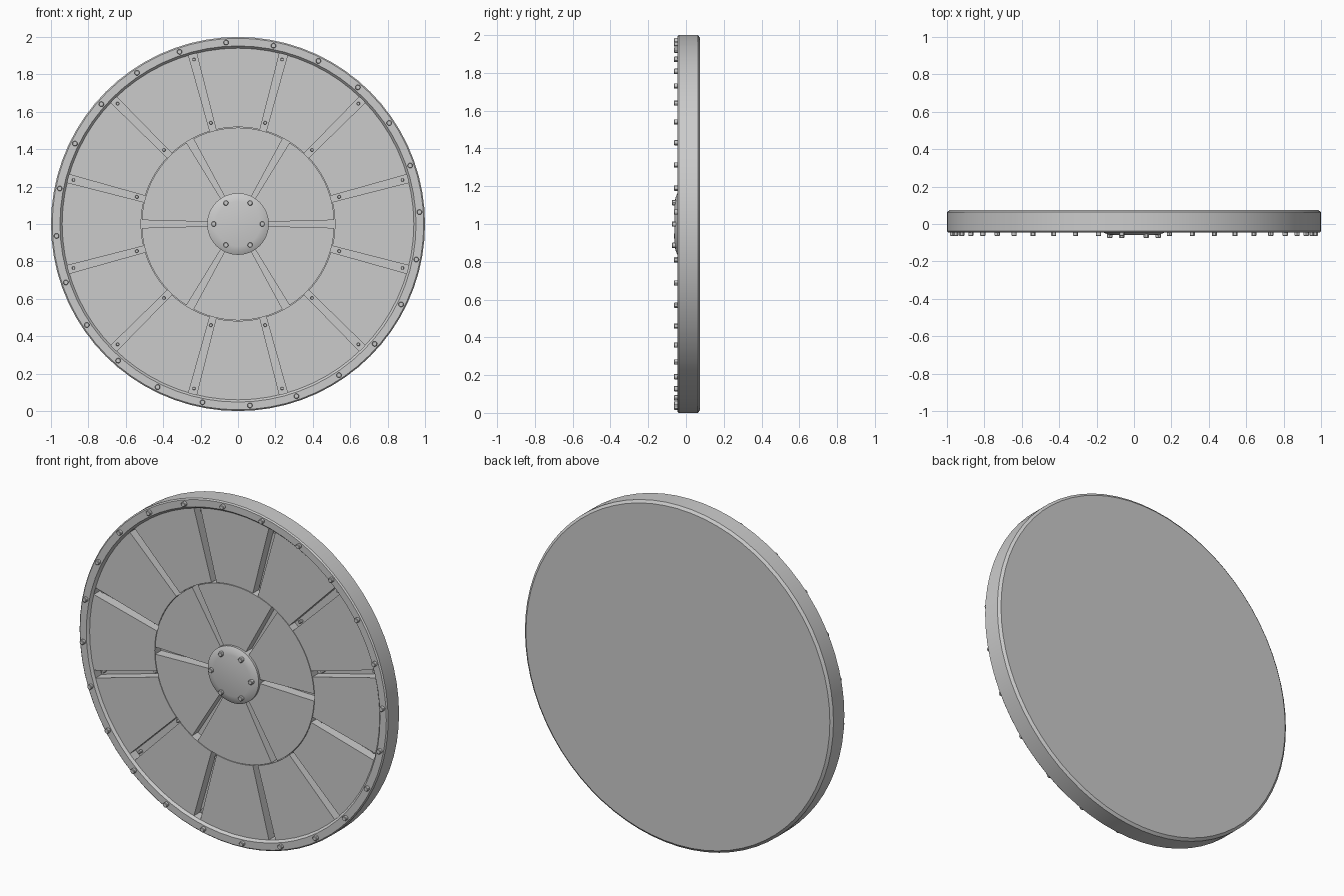
import bpy, bmesh, math

if "Cube" in bpy.data.objects:
    bpy.data.objects.remove(bpy.data.objects["Cube"])

grey = bpy.data.materials.new("plain_grey")
grey.diffuse_color = (0.6, 0.6, 0.6, 1)
grey.use_nodes = True
grey.node_tree.nodes["Principled BSDF"].inputs["Base Color"].default_value = grey.diffuse_color


def pt(r, a, y):
    """Polar point on the disc, which stands facing -y with its centre at z = 1."""
    return (r * math.cos(a), y, 1 + r * math.sin(a))


def finish(name, bm, smooth=True):
    bmesh.ops.recalc_face_normals(bm, faces=bm.faces)
    me = bpy.data.meshes.new(name)
    bm.to_mesh(me)
    bm.free()
    me.materials.append(grey)
    ob = bpy.data.objects.new(name, me)
    bpy.context.collection.objects.link(ob)
    if smooth:
        bpy.ops.object.select_all(action='DESELECT')
        ob.select_set(True)
        bpy.context.view_layer.objects.active = ob
        bpy.ops.object.shade_smooth_by_angle(angle=math.radians(30))
    return ob


def lathe(bm, profile, n, centre=(0, 0)):
    """Revolve (radius, y) rows about a y axis and cap both ends."""
    rings = []
    for r, y in profile:
        ring = []
        for i in range(n):
            x, yy, z = pt(r, 2 * math.pi * i / n, y)
            ring.append(bm.verts.new((x + centre[0], yy, z + centre[1])))
        rings.append(ring)
    for p, q in zip(rings, rings[1:]):
        for i in range(n):
            j = (i + 1) % n
            bm.faces.new((p[i], p[j], q[j], q[i]))
    bm.faces.new(rings[0])
    bm.faces.new(rings[-1])


def wedge(bm, a0, a1, r0, r1, w0, w1, front, back, steps=12):
    """Sector plate, set back from its radial sides by half the groove width."""
    outline = []
    for r, w, flip in ((r0, w0, False), (r1, w1, True)):
        d = math.asin(w / 2 / r)
        arc = [(r, a0 + d + (a1 - a0 - 2 * d) * i / steps) for i in range(steps + 1)]
        outline += arc[::-1] if flip else arc
    f = [bm.verts.new(pt(r, a, front)) for r, a in outline]
    b = [bm.verts.new(pt(r, a, back)) for r, a in outline]
    bm.faces.new(f)
    bm.faces.new(b)
    for i in range(len(f)):
        j = (i + 1) % len(f)
        bm.faces.new((f[i], f[j], b[j], b[i]))


def bolts(name, count, start, radii, size, front, back):
    bm = bmesh.new()
    for k in range(count):
        a = start + 2 * math.pi * k / count
        for r in radii:
            c = (r * math.cos(a), r * math.sin(a))
            lathe(bm, [(size, back), (size, front + 0.003),
                       (size * 0.8, front)], 12, c)
    finish(name, bm)


# Body: groove floor, raised rim and plain back
FLOOR, PANEL, RIM, BACK = 0.025, -0.031, -0.045, 0.075
bm = bmesh.new()
lathe(bm, [(0.94, FLOOR), (0.94, PANEL), (0.952, RIM), (0.993, RIM), (1.0, RIM + 0.007),
           (1.0, BACK - 0.012), (0.985, BACK)], 72)
finish("rim_body", bm)

# Twelve outer and six inner panels with open grooves between them
bm = bmesh.new()
for k in range(12):
    a = math.radians(15 + 30 * k)
    wedge(bm, a, a + math.radians(30), 0.518, 0.945, 0.034, 0.044, PANEL, FLOOR + 0.01)
finish("outer_panels", bm, False)

bm = bmesh.new()
for k in range(6):
    a = math.radians(60 * k)
    wedge(bm, a, a + math.radians(60), 0.10, 0.515, 0.02, 0.042, PANEL, FLOOR + 0.01)
finish("inner_panels", bm, False)

# Shallow domed hub
bm = bmesh.new()
lathe(bm, [(0.165, FLOOR + 0.01), (0.165, -0.044), (0.158, -0.048),
           (0.14, -0.055), (0.12, -0.06)], 48)
finish("hub", bm)

# Bolts on rim, hub and in the outer grooves
bolts("rim_bolts", 24, math.radians(3.75), (0.972,), 0.014, -0.064, RIM + 0.01)
bolts("hub_bolts", 6, 0, (0.13,), 0.014, -0.075, -0.045)
bolts("groove_bolts", 12, math.radians(15), (0.56, 0.91), 0.009, 0.0, FLOOR + 0.01)
